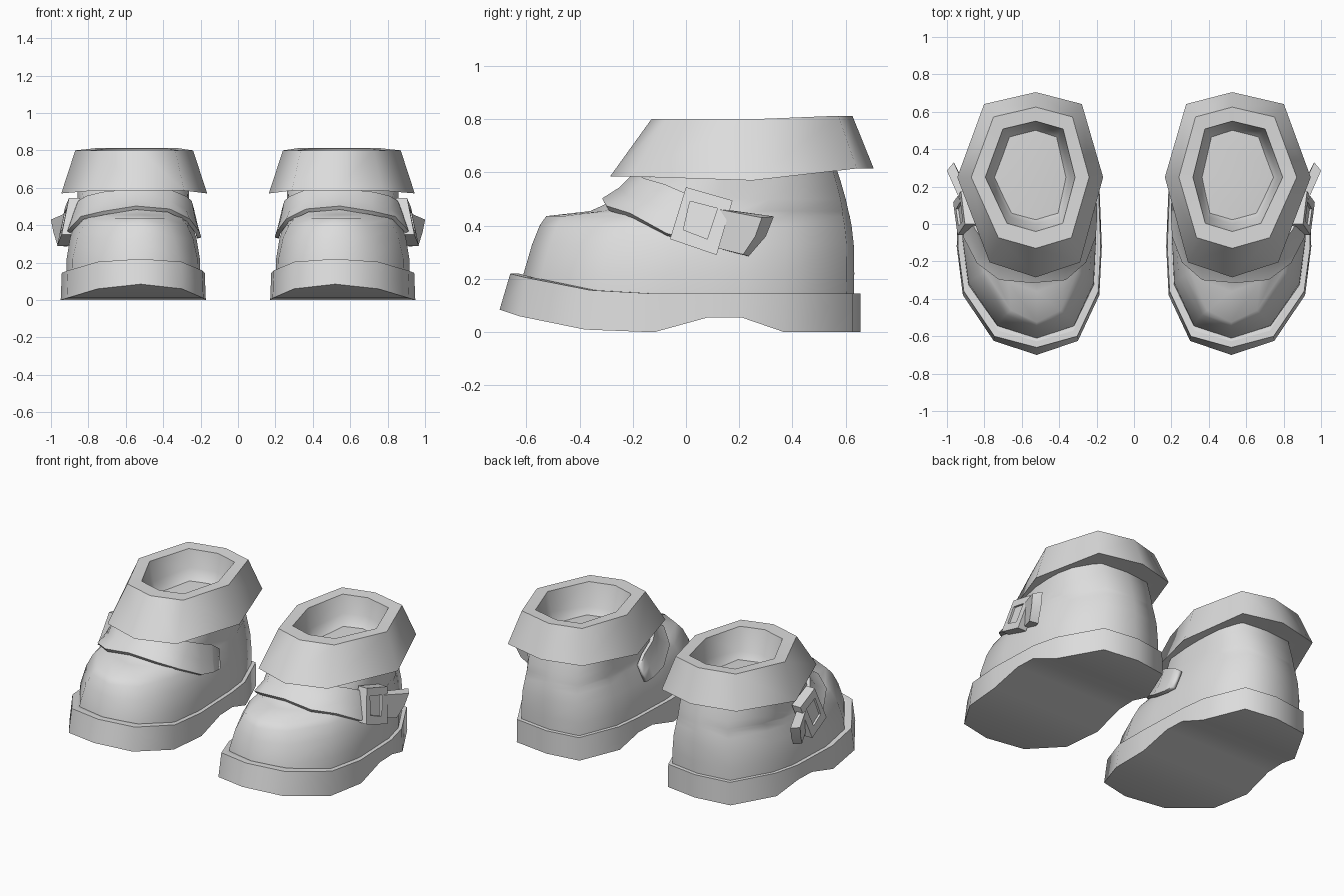
import bpy, math

if "Cube" in bpy.data.objects:
    bpy.data.objects.remove(bpy.data.objects["Cube"])

grey = bpy.data.materials.new("plain grey")
grey.diffuse_color = (0.72, 0.72, 0.72, 1)
grey.use_nodes = True
grey.node_tree.nodes["Principled BSDF"].inputs["Base Color"].default_value = grey.diffuse_color


def cap(n, base, up):
    """Strips across a ring that runs toe, right side, heel, left side."""
    faces = [[0, n - 1, 1]]
    for i in range(1, n // 2 - 1):
        faces.append([i, n - i, n - i - 1, i + 1])
    faces.append([n // 2 - 1, n // 2 + 1, n // 2])
    return [[base + i for i in (f[::-1] if up else f)] for f in faces]


def add_mirror(ob):
    m = ob.modifiers.new("pair", 'MIRROR')
    m.use_mirror_merge = False


def make(name, verts, faces, angle, mirror=True):
    me = bpy.data.meshes.new(name)
    me.from_pydata(verts, [], faces)
    me.materials.append(grey)
    ob = bpy.data.objects.new(name, me)
    bpy.context.collection.objects.link(ob)
    bpy.ops.object.select_all(action='DESELECT')
    ob.select_set(True)
    bpy.context.view_layer.objects.active = ob
    bpy.ops.object.shade_smooth_by_angle(angle=math.radians(angle))
    if mirror:
        add_mirror(ob)
    return ob


def loft(name, rings, angle, start=True, end=True, sharp_rings=()):
    n = len(rings[0])
    verts = [p for r in rings for p in r]
    faces = []
    for k in range(len(rings) - 1):
        for i in range(n):
            j = (i + 1) % n
            faces.append([k * n + i, k * n + j, (k + 1) * n + j, (k + 1) * n + i])
    if start:
        faces += cap(n, 0, False)
    if end:
        faces += cap(n, (len(rings) - 1) * n, True)
    ob = make(name, verts, faces, angle)
    # Crisp rims around the chosen rings, smooth everywhere else
    for e in ob.data.edges:
        a, b = e.vertices
        if a // n == b // n and a // n in sharp_rings and abs(a - b) in (1, n - 1):
            e.use_edge_sharp = True
    return ob


def both_sides(stations):
    """Stations (centre x, half width, y, z) from toe to heel -> closed ring."""
    right = [(c + w, y, z) for c, w, y, z in stations]
    left = [(c - w, y, z) for c, w, y, z in stations[1:-1]]
    return right + left[::-1]


# Sole: centre x, half width, bottom y, bottom z, top y, top z
SOLE = [(.52, 0, -.70, .085, -.66, .22), (.525, .225, -.625, .06, -.60, .205),
        (.55, .365, -.38, .01, -.36, .158), (.56, .388, -.12, 0, -.12, .145),
        (.56, .38, .08, .055, .08, .145), (.56, .375, .21, .055, .21, .145),
        (.55, .345, .37, 0, .37, .145), (.53, .22, .625, 0, .625, .145),
        (.52, 0, .655, 0, .655, .145)]
bottom = [(c, w, y, z) for c, w, y, z, _, _ in SOLE]
top = [(c, w * .985, y, z) for c, w, _, _, y, z in SOLE]
rim = [(c, w * .91, y * .95, z) for c, w, y, z in top]
loft("sole", [both_sides(s) for s in (bottom, top, rim)], 100, sharp_rings=(0, 1, 2))


# Boot body: z, toe y, heel y, front width, rear width
BODY = [(.12, -.625, .63, .92, .92), (.22, -.61, .632, .91, .92),
        (.33, -.578, .63, .82, .88), (.40, -.55, .622, .70, .83),
        (.436, -.525, .615, .56, .81), (.455, -.36, .61, .64, .79),
        (.50, -.26, .60, .70, .78), (.57, -.19, .58, .77, .77),
        (.63, -.12, .56, .78, .77)]
rings = []
for z, toe, heel, wf, wr in BODY:
    row = []
    for c, w, y, *_ in SOLE:
        t = (y + .70) / 1.355
        k = min(1, t / .5)
        row.append((c, w * (wf + (wr - wf) * k), toe + (heel - toe) * t, z))
    rings.append(both_sides(row))
body = loft("boot_body", rings, 75, end=False)


# Flared cuff with a recessed opening: (half width, front, back, z front, z mid, z back)
def octagon(hw, front, back, zf, zm, zb, mid=.25):
    f2, b2 = front + .15 * (mid - front), back - .14 * (back - mid)
    return both_sides([(.525, 0, front, zf), (.53, hw * .62, f2, zf),
                       (.555, hw, mid, zm), (.54, hw * .67, b2, zb),
                       (.525, 0, back, zb)])


CUFF = [(.26, -.12, .52, .62, .61, .63), (.39, -.285, .705, .585, .57, .615),
        (.315, -.13, .625, .80, .80, .813), (.24, -.04, .55, .80, .80, .808),
        (.215, .0, .53, .66, .68, .70), (.17, .07, .48, .53, .55, .58)]
loft("cuff", [octagon(*r) for r in CUFF], 100, sharp_rings=(1, 2, 3))


# Strap: lower and upper edge over the instep, inner half mirrored to the outer
HALF = [((.38, .11, .335), (.36, .14, .45)), ((.36, .04, .335), (.34, .07, .49)),
        ((.34, -.07, .36), (.31, -.02, .52)), ((.27, -.20, .42), (.26, -.08, .55)),
        ((.17, -.29, .468), (.18, -.15, .57)), ((0, -.305, .485), (0, -.18, .58))]
pairs = [[(.545 + s * x, y, z) for x, y, z in e]
         for s, part in ((-1, HALF), (1, HALF[-2::-1])) for e in part]
ROWS = 3
verts, faces = [], []
for lo, hi in pairs:
    for k in range(ROWS):
        verts.append(tuple(a + (b - a) * k / (ROWS - 1) for a, b in zip(lo, hi)))
for i in range(len(pairs) - 1):
    for k in range(ROWS - 1):
        a = i * ROWS + k
        faces.append([a, a + ROWS, a + ROWS + 1, a + 1])
strap = make("strap", verts, faces, 60, mirror=False)
wrap = strap.modifiers.new("hug", 'SHRINKWRAP')
wrap.target = body
wrap.wrap_mode = 'ABOVE_SURFACE'
wrap.offset = .006
thick = strap.modifiers.new("thickness", 'SOLIDIFY')
thick.thickness = .022
thick.offset = 1
for p in range(len(pairs) - 1):      # crisp strap borders
    for e in strap.data.edges:
        if set(e.vertices) in ({p * ROWS, (p + 1) * ROWS},
                               {p * ROWS + ROWS - 1, (p + 2) * ROWS - 1}):
            e.use_edge_sharp = True
add_mirror(strap)


# Side plates drawn as (y, z) outlines, pushed out along x
def plate(name, layers, xfun):
    n = len(layers[0][0])
    verts = [(xfun(y, z) + d, y, z) for pts, d in layers for y, z in pts]
    faces = [list(range(n))[::-1]]
    for k in range(len(layers) - 1):
        for i in range(n):
            j = (i + 1) % n
            faces.append([k * n + i, k * n + j, (k + 1) * n + j, (k + 1) * n + i])
    faces.append([(len(layers) - 1) * n + i for i in range(n)])
    make(name, verts, faces, 25)


# Buckle: frame with a sunken middle
outer = [(-.06, .35), (.115, .29), (.175, .495), (0, .545)]
inner = [(-.01, .385), (.08, .35), (.118, .465), (.015, .492)]
plate("buckle", [(outer, -.06), (outer, 0), (inner, 0), (inner, -.013)],
      lambda y, z: .935 - .22 * (z - .42) + .06 * (y - .06))

# Loose strap tip that flares away behind the buckle
tip_back = [(.08, .325), (.235, .285), (.30, .36), (.33, .435), (.12, .465)]
tip_front = [(.08, .325), (.215, .292), (.26, .36), (.285, .43), (.12, .462)]
plate("strap_tip", [(tip_back, -.035), (tip_front, .022)],
      lambda y, z: .885 + .45 * (y - .08) + .03 * (z - .4))
